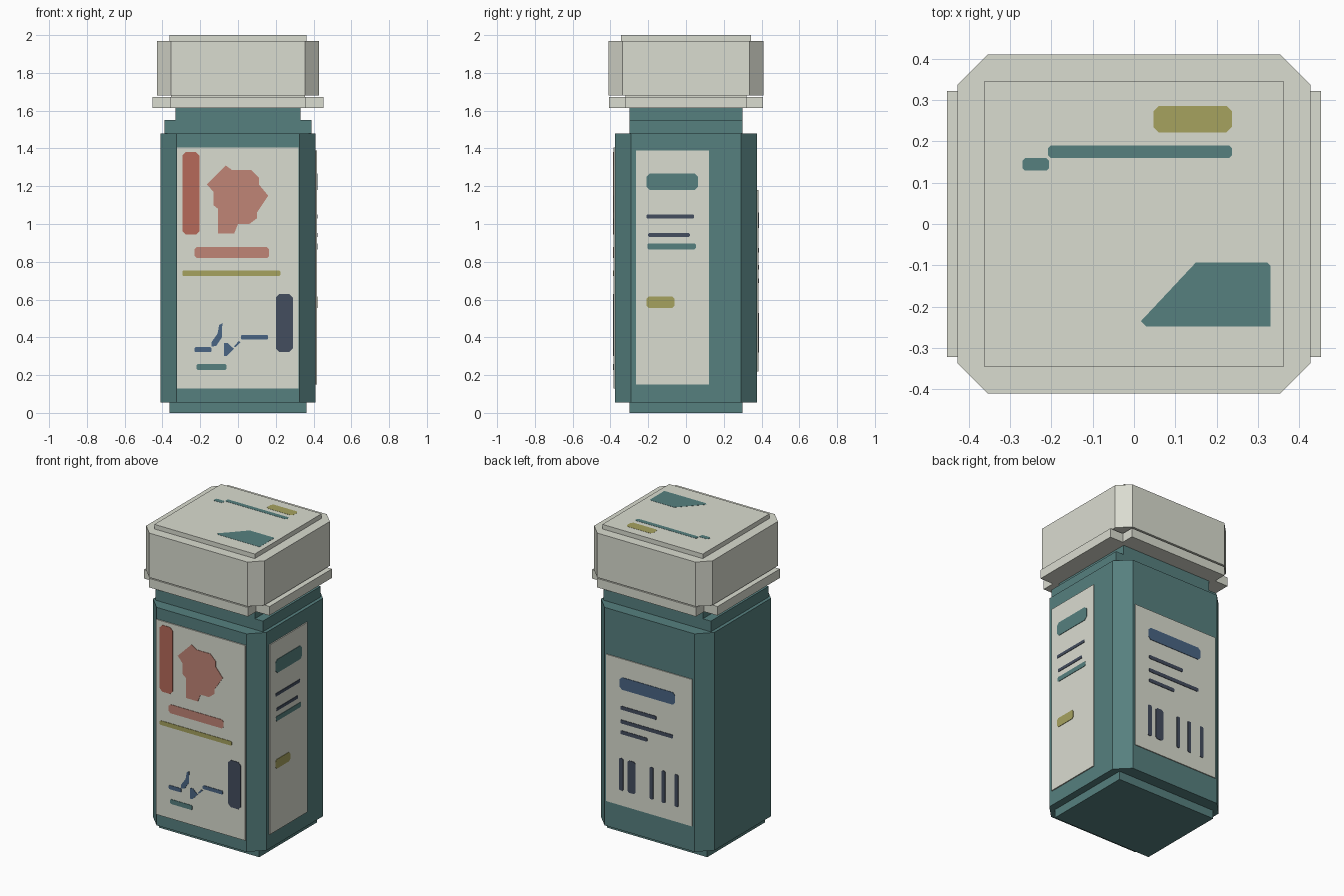
import bpy, bmesh
from mathutils import Vector

cube = bpy.data.objects.get("Cube")
if cube:
    bpy.data.objects.remove(cube)


def material(name, rgb):
    """Flat material from 0-255 sRGB values, stored as linear."""
    lin = [((c / 255 + 0.055) / 1.055) ** 2.4 for c in rgb]
    m = bpy.data.materials.new(name)
    m.use_nodes = True
    m.diffuse_color = (*lin, 1)
    bsdf = m.node_tree.nodes["Principled BSDF"]
    bsdf.inputs["Base Color"].default_value = (*lin, 1)
    bsdf.inputs["Roughness"].default_value = 0.8
    return m


CREAM = material("cream", (218, 220, 208))
TEAL = material("teal", (86, 128, 127))
RED = material("brick red", (182, 106, 90))
SALMON = material("salmon", (192, 133, 118))
OLIVE = material("olive", (166, 162, 95))
NAVY = material("navy", (68, 77, 94))
BLUE = material("slate blue", (74, 101, 132))

# Each side maps flat (u, v) plus height w to model space
SIDES = {
    "front": lambda u, v, w: (u, -w, v),
    "back": lambda u, v, w: (u, w, v),
    "left": lambda u, v, w: (w, u, v),
    "top": lambda u, v, w: (u, v, w),
}


def prism(name, points, low, high, mat, side="top"):
    """Extrude a flat outline between two heights on the given side."""
    place = SIDES[side]
    bm = bmesh.new()
    face = bm.faces.new([bm.verts.new(place(u, v, low)) for u, v in points])
    rise = Vector(place(0, 0, high)) - Vector(place(0, 0, low))
    grown = bmesh.ops.extrude_face_region(bm, geom=[face])["geom"]
    bmesh.ops.translate(bm, vec=rise, verts=[g for g in grown if isinstance(g, bmesh.types.BMVert)])
    bmesh.ops.recalc_face_normals(bm, faces=bm.faces)
    mesh = bpy.data.meshes.new(name)
    bm.to_mesh(mesh)
    bm.free()
    mesh.materials.append(mat)
    obj = bpy.data.objects.new(name, mesh)
    bpy.context.collection.objects.link(obj)
    return obj


def rect(u0, u1, v0, v1, cut=0):
    """Rectangle outline, with clipped corners if cut is set."""
    if not cut:
        return [(u0, v0), (u1, v0), (u1, v1), (u0, v1)]
    return [(u0 + cut, v0), (u1 - cut, v0), (u1, v0 + cut), (u1, v1 - cut),
            (u1 - cut, v1), (u0 + cut, v1), (u0, v1 - cut), (u0, v0 + cut)]


def block(name, x, y, low, high, mat, cut=0):
    return prism(name, rect(-x, x, -y, y, cut), low, high, mat)


def notched(x, y, dx, dy):
    """Rectangle outline with square notches at the corners."""
    corner = [(x, y - dy), (x - dx, y - dy), (x - dx, y)]
    right = [(u, -v) for u, v in reversed(corner)] + corner
    return right + [(-u, -v) for u, v in right]


# Body and neck
block("base", 0.362, 0.298, 0, 0.06, TEAL)
block("body", 0.41, 0.377, 0.055, 1.48, TEAL, 0.085)
block("lower_neck", 0.388, 0.298, 1.47, 1.55, TEAL)
block("upper_neck", 0.33, 0.298, 1.54, 1.62, TEAL)

# Cap
prism("cap_rim", notched(0.453, 0.407, 0.096, 0.085), 1.613, 1.672, CREAM)
block("cap_core", 0.355, 0.32, 1.66, 1.69, CREAM)
block("cap", 0.428, 0.41, 1.68, 1.97, CREAM, 0.073)
block("cap_lid", 0.363, 0.345, 1.965, 2.0, CREAM)

# Label plates
prism("front_label", rect(-0.323, 0.321, 0.13, 1.405), 0.375, 0.384, CREAM, "front")
prism("back_label", rect(-0.31, 0.31, 0.22, 1.18), 0.375, 0.383, CREAM, "back")
prism("left_label", rect(-0.265, 0.122, 0.15, 1.39), 0.408, 0.417, CREAM, "left")

SURFACE = {"front": 0.384, "back": 0.383, "left": 0.417, "top": 2.0}


def mark(name, side, mat, points):
    """Thin painted shape on a labelled surface."""
    w = SURFACE[side]
    prism(name, points, w - 0.001, w + 0.002 * (side != "top") + 0.001, mat, side)


def bar(name, side, mat, u0, u1, v0, v1):
    mark(name, side, mat, rect(u0, u1, v0, v1, 0.2 * min(u1 - u0, v1 - v0)))


# Front markings
bar("front_red_bar", "front", RED, -0.295, -0.203, 0.945, 1.38)
bar("front_salmon_bar", "front", SALMON, -0.23, 0.165, 0.82, 0.877)
bar("front_olive_line", "front", OLIVE, -0.295, 0.225, 0.725, 0.753)
bar("front_navy_bar", "front", NAVY, 0.2, 0.29, 0.323, 0.63)
bar("front_teal_line", "front", TEAL, -0.22, -0.06, 0.228, 0.258)
mark("front_emblem", "front", SALMON, [
    (-0.165, 1.21), (-0.065, 1.31), (-0.03, 1.285), (0.07, 1.285), (0.11, 1.245),
    (0.11, 1.21), (0.16, 1.15), (0.1, 1.06), (0.1, 1.03), (0.06, 1.0), (0, 1.0),
    (-0.02, 0.95), (-0.105, 0.95), (-0.105, 1.08), (-0.13, 1.1), (-0.13, 1.17)])

# Pulse line made of separate strokes
bar("pulse_start", "front", BLUE, -0.23, -0.14, 0.322, 0.348)
mark("pulse_rise", "front", BLUE, [(-0.14, 0.35), (-0.115, 0.355), (-0.085, 0.4),
                                   (-0.083, 0.475), (-0.1, 0.465), (-0.108, 0.42), (-0.14, 0.375)])
mark("pulse_dip", "front", BLUE, [(-0.075, 0.3), (-0.06, 0.3), (-0.02, 0.34), (-0.035, 0.35),
                                  (-0.055, 0.37), (-0.075, 0.37)])
mark("pulse_link", "front", BLUE, [(-0.022, 0.35), (-0.01, 0.35), (0.015, 0.375), (0.003, 0.38)])
bar("pulse_end", "front", BLUE, 0.015, 0.16, 0.388, 0.412)

# Left side markings
bar("left_title", "left", TEAL, -0.21, 0.063, 1.18, 1.268)
bar("left_line_1", "left", NAVY, -0.21, 0.043, 1.03, 1.05)
bar("left_line_2", "left", NAVY, -0.2, 0.02, 0.932, 0.952)
bar("left_line_3", "left", TEAL, -0.205, 0.052, 0.866, 0.897)
bar("left_tag", "left", OLIVE, -0.21, -0.06, 0.556, 0.616)

# Back markings: title, text lines and vertical bars
bar("back_title", "back", BLUE, -0.19, 0.21, 0.98, 1.06)
for i, (u, v) in enumerate([(-0.055, 0.86), (-0.175, 0.77), (0.01, 0.7)]):
    bar(f"back_line_{i + 1}", "back", NAVY, u, 0.205, v - 0.012, v + 0.012)
for i, (u, width) in enumerate([(0.2, 0.03), (0.125, 0.058), (-0.02, 0.025), (-0.106, 0.025), (-0.2, 0.025)]):
    bar(f"back_bar_{i + 1}", "back", NAVY, u - width / 2, u + width / 2, 0.32, 0.53)

# Lid markings
bar("lid_tag", "top", OLIVE, 0.047, 0.237, 0.222, 0.286)
bar("lid_line", "top", TEAL, -0.208, 0.237, 0.16, 0.19)
bar("lid_dash", "top", TEAL, -0.27, -0.206, 0.129, 0.16)
mark("lid_wedge", "top", TEAL, [(0.017, -0.235), (0.03, -0.248), (0.33, -0.248),
                                (0.33, -0.1), (0.323, -0.093), (0.15, -0.093)])
